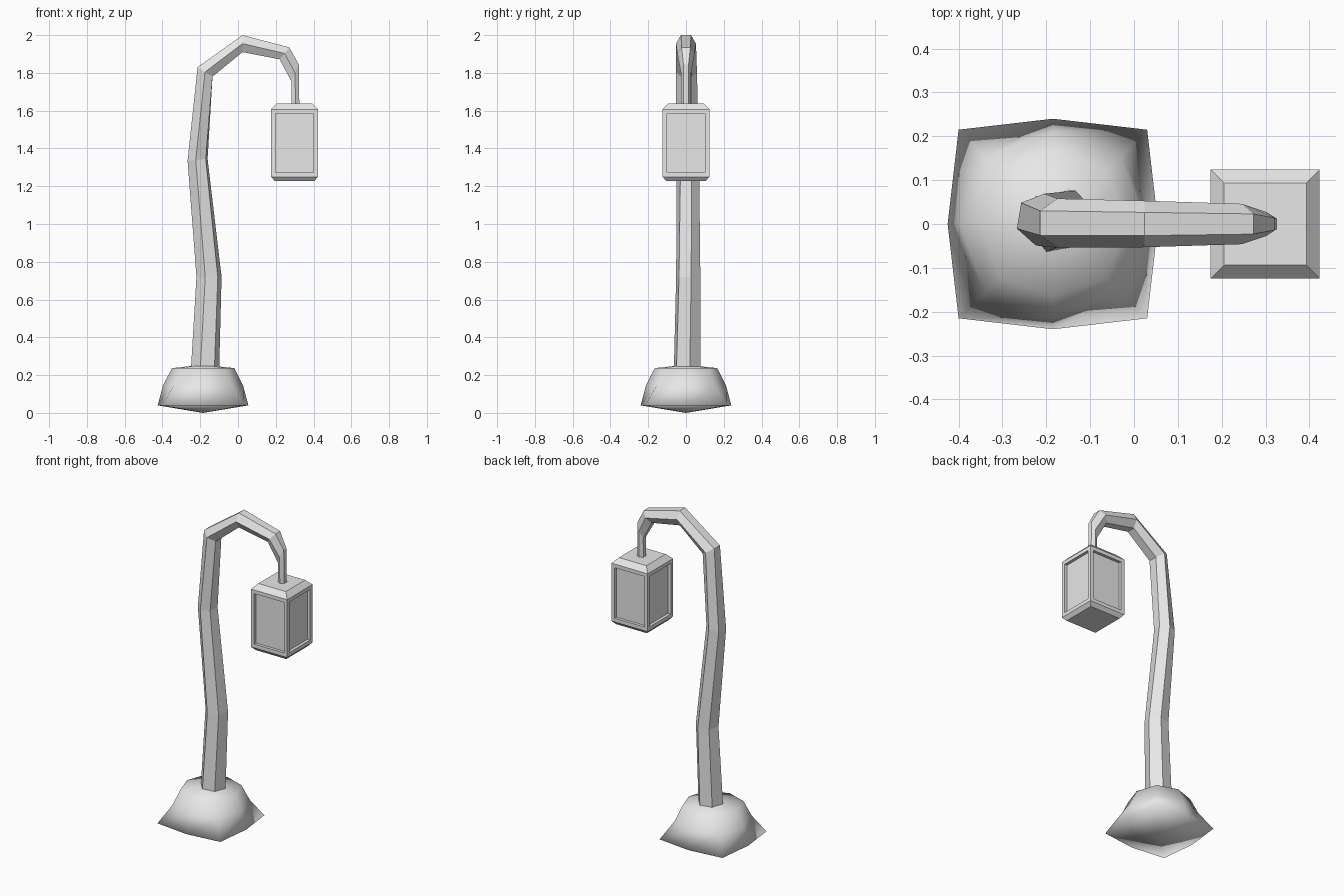
import bpy, bmesh
from math import sin, cos, radians
from mathutils import Vector

cube = bpy.data.objects.get("Cube")
if cube:
    bpy.data.objects.remove(cube, do_unlink=True)

grey = bpy.data.materials.new("plain_grey")
grey.use_nodes = True
grey.diffuse_color = (0.8, 0.8, 0.8, 1)
grey.node_tree.nodes["Principled BSDF"].inputs["Base Color"].default_value = (0.8, 0.8, 0.8, 1)


def add_object(name, bm, smooth=False):
    bmesh.ops.recalc_face_normals(bm, faces=bm.faces)
    mesh = bpy.data.meshes.new(name)
    bm.to_mesh(mesh)
    bm.free()
    mesh.materials.append(grey)
    for face in mesh.polygons:
        face.use_smooth = smooth
    obj = bpy.data.objects.new(name, mesh)
    bpy.context.collection.objects.link(obj)
    return obj


def loft(bm, rings):
    """Skin a list of equal vertex rings with quads."""
    for a, b in zip(rings, rings[1:]):
        n = len(a)
        for i in range(n):
            bm.faces.new((a[i], a[(i + 1) % n], b[(i + 1) % n], b[i]))


# Rounded stone base: three eight-point rings, smooth all over
BASE_X = -0.185
bm = bmesh.new()
rings = []
# corner offset, side offset, height
for corner, side, z in ((0.215, 0.24, 0.04), (0.155, 0.212, 0.145), (0.123, 0.165, 0.237)):
    ring = []
    for sx, sy in ((1, 0), (1, 1), (0, 1), (-1, 1), (-1, 0), (-1, -1), (0, -1), (1, -1)):
        d = corner if sx and sy else side
        ring.append(bm.verts.new((BASE_X + sx * d, sy * d, z)))
    rings.append(ring)
loft(bm, rings)
# four quads around the centre point close each end
for ring, z in ((rings[0], 0.0), (rings[-1], 0.255)):
    mid = bm.verts.new((BASE_X, 0, z))
    for i in range(0, 8, 2):
        bm.faces.new((mid, ring[i], ring[i + 1], ring[(i + 2) % 8]))
add_object("stone_base", bm, smooth=True)

# Crooked six-sided post: outer x, z, inner x, z, half depth, y centre, twist
post = (
    (-0.257, 0.10, -0.103, 0.10, 0.077, 0.005, 10),
    (-0.220, 0.72, -0.087, 0.72, 0.067, 0.012, 13),
    (-0.267, 1.335, -0.161, 1.345, 0.060, 0.010, 20),
    (-0.214, 1.83, -0.135, 1.78, 0.056, 0.002, 30),
    (0.024, 2.00, 0.024, 1.91, 0.053, 0.0, 30),
    (0.272, 1.935, 0.220, 1.872, 0.046, 0.0, 30),
    (0.322, 1.845, 0.283, 1.755, 0.027, 0.0, 30),
    (0.325, 1.60, 0.283, 1.60, 0.025, 0.0, 30),
)
bm = bmesh.new()
rings = []
for ox, oz, ix, iz, depth, yc, twist in post:
    centre = Vector(((ox + ix) / 2, yc, (oz + iz) / 2))
    across = Vector((ix - ox, 0, iz - oz)) / 2 / cos(radians(twist))
    ring = []
    for k in range(6):
        a = radians(twist + 60 * k)
        ring.append(bm.verts.new(centre + across * cos(a) + Vector((0, depth * sin(a), 0))))
    rings.append(ring)
loft(bm, rings)
bm.faces.new(rings[0])
bm.faces.new(rings[-1])
add_object("crooked_post", bm)

# Lantern: square box with chamfered ends and recessed side panels
LAMP_X = 0.299
bm = bmesh.new()
rings = []
for half, z in ((0.105, 1.228), (0.124, 1.25), (0.124, 1.607), (0.094, 1.638)):
    rings.append([bm.verts.new((LAMP_X + sx * half, sy * half, z))
                  for sx, sy in ((1, 1), (-1, 1), (-1, -1), (1, -1))])
loft(bm, rings)
bm.faces.new(rings[0])
bm.faces.new(rings[-1])
bmesh.ops.recalc_face_normals(bm, faces=bm.faces)
sides = [f for f in bm.faces if abs(f.normal.z) < 0.01]
bmesh.ops.inset_individual(bm, faces=sides, thickness=0.032)
for f in sides:
    inward = -f.normal * 0.018
    bmesh.ops.translate(bm, verts=f.verts, vec=(0, 0, 0))
    bottom = bmesh.ops.extrude_discrete_faces(bm, faces=[f])["faces"][0]
    bmesh.ops.translate(bm, verts=bottom.verts, vec=inward)
add_object("lantern", bm)
